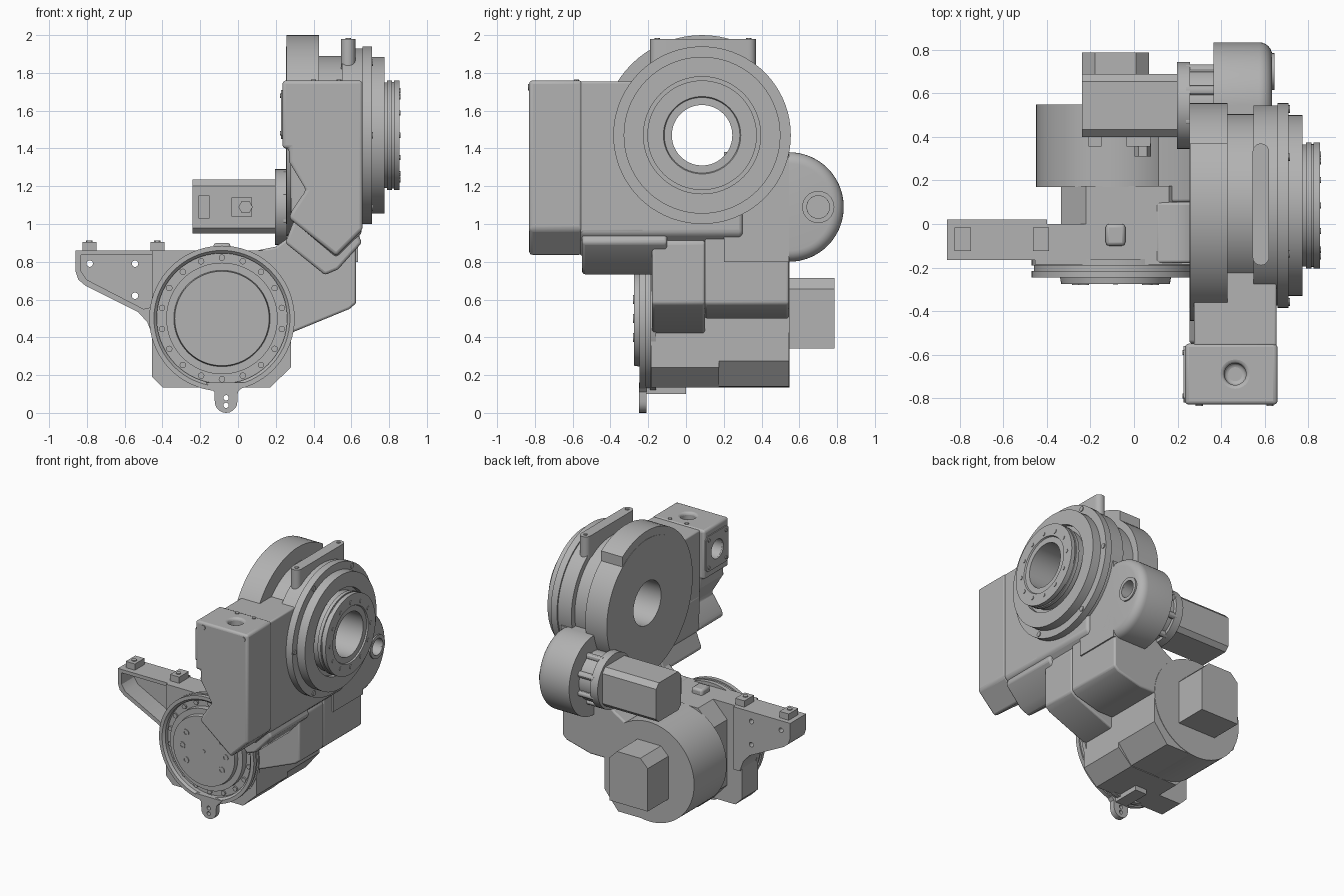
import bpy, bmesh, math
from mathutils import Vector

if "Cube" in bpy.data.objects:
    bpy.data.objects.remove(bpy.data.objects["Cube"])

grey = bpy.data.materials.new("machine_grey")
grey.use_nodes = True
COLOUR = (0.45, 0.45, 0.45, 1)
grey.diffuse_color = COLOUR
grey.node_tree.nodes["Principled BSDF"].inputs["Base Color"].default_value = COLOUR
parts = []


def place(axis, t, u, v):
    """t runs along the axis, (u, v) are the other two coordinates in order."""
    return Vector({"x": (t, u, v), "y": (u, t, v), "z": (u, v, t)}[axis])


def finish(name, bm, bevel=0, segments=3):
    bmesh.ops.remove_doubles(bm, verts=bm.verts, dist=1e-5)
    bmesh.ops.recalc_face_normals(bm, faces=bm.faces)
    mesh = bpy.data.meshes.new(name)
    bm.to_mesh(mesh)
    bm.free()
    mesh.materials.append(grey)
    obj = bpy.data.objects.new(name, mesh)
    bpy.context.scene.collection.objects.link(obj)
    if bevel:
        mod = obj.modifiers.new("rounding", "BEVEL")
        mod.width, mod.segments = bevel, segments
        mod.limit_method, mod.angle_limit = "ANGLE", math.radians(35)
    parts.append(obj)
    return obj


def prism(name, pts, axis, a, b, bevel=0, segments=3):
    bm = bmesh.new()
    face = bm.faces.new([bm.verts.new(place(axis, a, u, v)) for u, v in pts])
    new = bmesh.ops.extrude_face_region(bm, geom=[face])["geom"]
    verts = [g for g in new if isinstance(g, bmesh.types.BMVert)]
    bmesh.ops.translate(bm, verts=verts, vec=place(axis, b - a, 0, 0))
    return finish(name, bm, bevel, segments)


def box(name, x, y, z, bevel=0, segments=3):
    rect = [(x[0], z[0]), (x[1], z[0]), (x[1], z[1]), (x[0], z[1])]
    return prism(name, rect, "y", y[0], y[1], bevel, segments)


def lathe(name, profile, axis, centre, closed=False, steps=72):
    bm = bmesh.new()
    rings = []
    for t, r in profile:
        rings.append([bm.verts.new(place(axis, t,
                      centre[0] + r * math.cos(math.tau * i / steps),
                      centre[1] + r * math.sin(math.tau * i / steps))) for i in range(steps)])
    pairs = list(zip(rings, rings[1:] + rings[:1]))
    for p, q in pairs if closed else pairs[:-1]:
        for i in range(steps):
            j = (i + 1) % steps
            bm.faces.new((p[i], p[j], q[j], q[i]))
    return finish(name, bm)


def cyl(name, axis, centre, r, a, b, steps=24):
    return lathe(name, [(a, 0), (a, r), (b, r), (b, 0)], axis, centre, steps=steps)


def cut(obj, cutters):
    held = list(obj.modifiers)
    for m in held:
        m.show_viewport = False
    for c in cutters:
        m = obj.modifiers.new("cut", "BOOLEAN")
        m.operation, m.object, m.solver = "DIFFERENCE", c, "EXACT"
    graph = bpy.context.evaluated_depsgraph_get()
    mesh = bpy.data.meshes.new_from_object(obj.evaluated_get(graph))
    for m in [m for m in obj.modifiers if m not in held]:
        obj.modifiers.remove(m)
    obj.data = mesh
    for m in held:
        m.show_viewport = True
    for c in cutters:
        parts.remove(c)
        bpy.data.objects.remove(c)


def bolt_ring(name, axis, centre, radius, count, r, a, b, start=0):
    for i in range(count):
        ang = math.radians(start) + math.tau * i / count
        at = (centre[0] + radius * math.cos(ang), centre[1] + radius * math.sin(ang))
        cyl(f"{name}_{i + 1}", axis, at, r, a, b, 12)


def stadium(u, v0, v1, r, n=10):
    top = [(u + r * math.cos(math.pi * i / n), v1 + r * math.sin(math.pi * i / n)) for i in range(n + 1)]
    return top + [(2 * u - p, v0 + v1 - q) for p, q in top]


# Upper hollow rotary joint
UP = (0.085, 1.47)
lathe("upper_joint", [(.255, .16), (.255, .47), (.43, .47), (.43, .42), (.55, .42), (.55, .46),
      (.66, .46), (.66, .47), (.71, .47), (.71, .415), (.775, .415), (.775, .31), (.74, .31),
      (.74, .28), (.79, .28), (.79, .29), (.815, .29), (.815, .282), (.825, .282), (.825, .29),
      (.855, .29), (.855, .205), (.845, .2), (.845, .16)], "x", UP, closed=True)
rear = lathe("upper_rear_disc", [(.257, .162), (.257, .53), (.43, .53), (.43, .162)], "x", UP, closed=True)
cut(rear, [box("cutter", (0, 1), (.37, 1), (0, 3))])
bolt_ring("upper_joint_bolt", "x", UP, .443, 6, .018, .7, .716)
bolt_ring("upper_flange_bolt", "x", UP, .235, 12, .014, .85, .859)
prism("upper_joint_bar", stadium(.583, -.152, .332, .038), "z", 1.82, 1.98)
for y in (-.152, .332):
    cyl("bar_bolt", "z", (.583, y), .014, 1.97, 1.985, 12)

# Upper housing
front = prism("front_housing", [(.235, 1.76), (.66, 1.76), (.66, .97), (.52, .83), (.27, 1.03),
              (.285, 1.07), (.36, 1.18), (.27, 1.33), (.27, 1.4), (.235, 1.4)], "y", -.83, -.55, .035)
cut(front, [cyl("cutter", "z", (.465, -.69), .05, 1.68, 1.9),
            cyl("cutter", "x", (-.69, 1.58), .07, .1, .32)])
plate = prism("housing_side_plate", [(-.80, 1.45), (-.58, 1.45), (-.56, 1.47), (-.56, 1.69),
              (-.58, 1.71), (-.80, 1.71), (-.82, 1.69), (-.82, 1.47)], "x", .228, .24)
cut(plate, [cyl("cutter", "x", (-.69, 1.58), .07, .1, .32)])
for y in (-.79, -.59):
    for z in (1.48, 1.68):
        cyl("side_plate_bolt", "x", (y, z), .012, .222, .23, 12)
for x in (.4, .535):
    cyl("housing_top_bolt", "z", (x, -.58), .014, 1.75, 1.766, 12)
for x in (.3, .625):
    cyl("housing_front_bolt", "y", (x, 1.725), .017, -.836, -.8, 12)
prism("housing_bridge", [(.275, 1.755), (.655, 1.755), (.655, .96), (.52, .83), (.28, 1.03)],
      "y", -.56, -.22, .01)
prism("housing_body", [(.275, 1.28), (.655, 1.28), (.655, .95), (.52, .82), (.28, 1.02)],
      "y", -.56, .3, .02)
box("housing_rear", (.37, .635), (.2, .545), (.8, 1.38))
prism("slanted_collar", [(.25, .9), (.46, .73), (.53, .76), (.655, .9), (.6, 1.05), (.3, 1.03)],
      "y", -.55, -.1, .015)

# Upper drive: rounded cover, flange and motor
DRIVE = (.545, 1.09)
cover = lathe("drive_cover", [(.365, 0), (.365, .29)] + [(.575 + .06 * math.sin(a), .23 + .06 * math.cos(a))
              for a in [math.radians(15 * i) for i in range(7)]] + [(.635, 0)], "x", DRIVE)
cut(cover, [cyl("cutter", "x", (.7, 1.09), .06, .55, .8)])
lathe("cover_port", [(.58, .06), (.58, .085), (.645, .085), (.645, .06)], "x", (.7, 1.09), True, 32)
cyl("drive_neck", "x", DRIVE, .175, .2, .4, 48)
cyl("drive_flange", "x", DRIVE, .2, .197, .257, 48)
bolt_ring("drive_bolt", "x", DRIVE, .18, 8, .022, .24, .37, 22.5)
prism("drive_motor", [(.4, .98), (.43, .95), (.66, .95), (.69, .98), (.69, 1.2), (.655, 1.235),
      (.435, 1.235), (.4, 1.2)], "x", -.24, .2)
box("motor_label_pad", (-.21, -.15), (.355, .41), (1.03, 1.15))
box("motor_socket", (-.035, .075), (.355, .41), (1.04, 1.14))
cyl("motor_socket_plug", "y", (.04, 1.09), .038, .31, .37, 6)

# Elbow arm joining the two joints
prism("arm_front", [(.1, .86), (.2, .88), (.27, .93), (.32, 1.02), (.5, 1.05), (.625, .9),
      (.625, .58), (.59, .55), (.2, .39), (.1, .4)], "y", -.18, .1, .012)
prism("arm_rear", [(.1, .8), (.2, .86), (.27, .92), (.32, 1.01), (.5, 1.05), (.625, 1.0),
      (.625, .58), (.59, .55), (.4, .5), (.1, .5)], "y", .1, .545, .012)

# Lower rotary joint
LOW = (-.085, .5)
prism("lower_body", [(-.455, .19), (-.4, .135), (.17, .135), (.28, .24), (.28, .86), (-.455, .86)],
      "y", -.185, 0)
prism("lower_neck", [(-.335, .26), (-.22, .135), (.17, .135), (.28, .24), (.28, .74), (.16, .86),
      (-.22, .86), (-.335, .74)], "y", -.01, .175)
cyl("lower_barrel", "y", LOW, .365, .17, .548, 72)
prism("barrel_side_block", [(-.085, .14), (.17, .14), (.28, .275), (.28, .5), (-.085, .5)], "y", .1, .545)
box("body_top_boss", (-.13, -.04), (-.1, 0), (.8, .9), .015, 2)
lathe("lower_flange", [(-.16, 0), (-.16, .385), (-.19, .385), (-.19, .375), (-.215, .375),
      (-.215, .385), (-.245, .385), (-.245, .36), (-.23, .345), (-.2, .345), (-.2, .295), (-.245, .295),
      (-.245, .255), (-.275, .25), (-.275, 0)], "y", LOW)
bolt_ring("lower_flange_bolt", "y", LOW, .322, 18, .017, -.212, -.19, 10)
for dx, dz in ((.145, .1), (.175, 0), (.145, -.1)):
    for side in (-1, 1):
        lathe("output_hole_rim", [(-.28, .013), (-.28, .024), (-.27, .024), (-.27, .013)], "y",
              (LOW[0] + side * dx, LOW[1] + dz), True, 16)
cyl("output_centre_pin", "y", LOW, .012, -.279, -.27, 12)
prism("lower_motor", [(-.24, .34), (.07, .34), (.07, .655), (.01, .715), (-.18, .715), (-.24, .655)],
      "y", .5, .787)
box("body_foot", (-.11, -.015), (-.215, 0), (.1, .15))

# Bottom lug with two holes
lug = prism("bottom_lug", [(-.17, .16), (-.125, .11), (-.123, .06)] + [(-.063 - .06 * math.cos(a), .06 - .06 * math.sin(a))
            for a in [math.radians(18 * i) for i in range(1, 10)]] + [(-.003, .06), (-.001, .11), (.045, .16)],
            "y", -.25, -.21)
cut(lug, [cyl("cutter", "y", (-.063, z), .014, -.4, 0) for z in (.04, .08)])

# Side bracket with a recessed web
bracket = prism("side_bracket", [(-.86, .86), (-.86, .75), (-.845, .705), (-.81, .675), (-.53, .535),
                (-.48, .48), (-.45, .4), (-.4, .4), (-.4, .86)], "y", -.165, .02)
cut(bracket, [prism("cutter", [(-.83, .835), (-.83, .75), (-.8, .705), (-.5, .55), (-.455, .56),
                    (-.455, .835)], "y", -.3, -.02)]
    + [cyl("cutter", "y", at, .017, -.3, .2) for at in ((-.785, .79), (-.545, .79), (-.545, .62))])
for x in (-.787, -.427):
    box("bracket_pad", (x - .037, x + .037), (-.125, -.015), (.85, .906))
    cyl("bracket_pad_bolt", "z", (x, -.08), .018, .9, .912, 12)

# Smooth shading with sharp edges kept
bpy.ops.object.select_all(action="DESELECT")
for obj in parts:
    obj.select_set(True)
bpy.context.view_layer.objects.active = parts[0]
bpy.ops.object.shade_smooth_by_angle(angle=math.radians(30))
